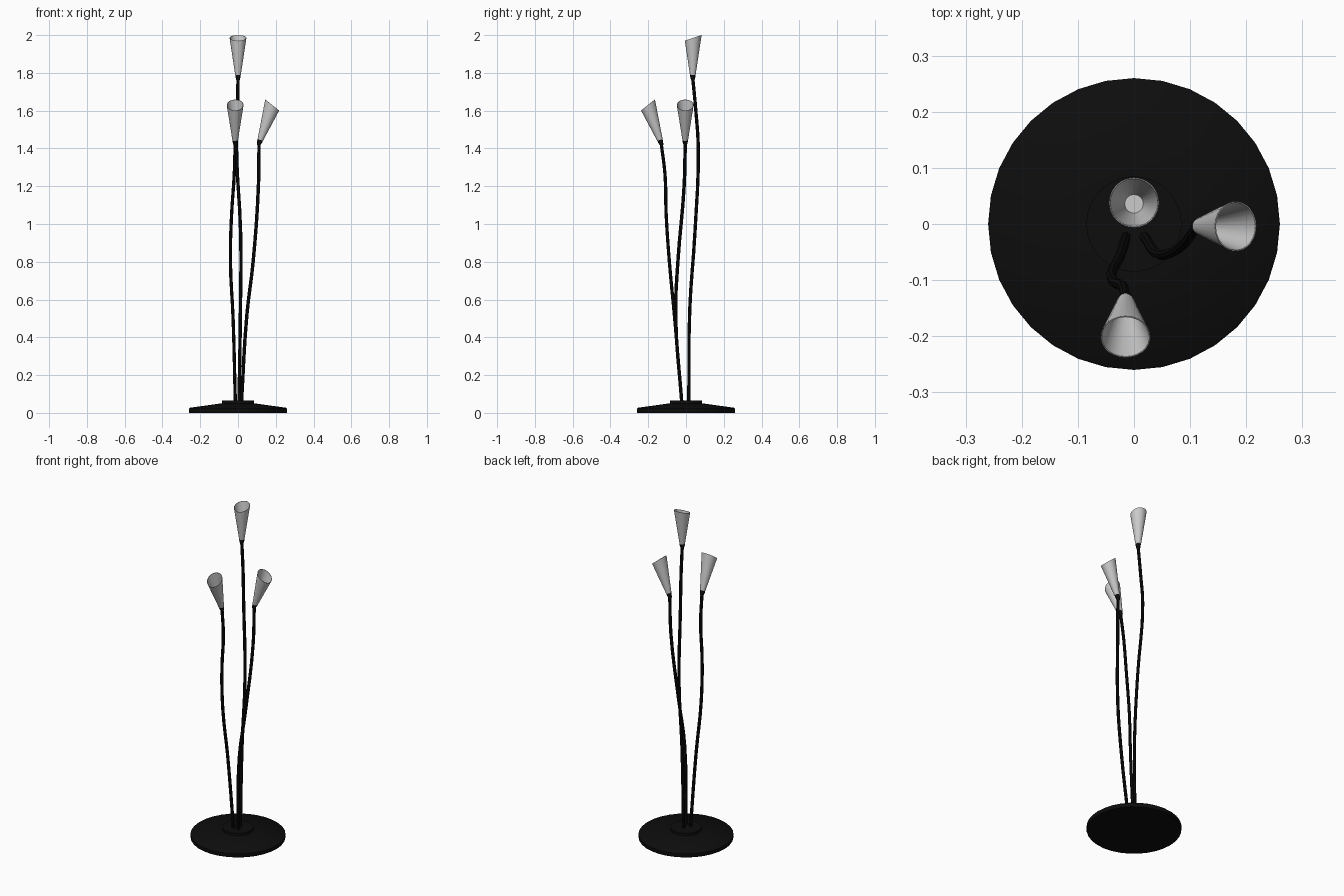
import bpy, bmesh, math
from mathutils import Matrix, Vector

cube = bpy.data.objects.get("Cube")
if cube:
    bpy.data.objects.remove(cube, do_unlink=True)


def material(name, rgb, rough):
    m = bpy.data.materials.new(name)
    m.use_nodes = True
    m.diffuse_color = (*rgb, 1)
    bsdf = m.node_tree.nodes["Principled BSDF"]
    bsdf.inputs["Base Color"].default_value = (*rgb, 1)
    bsdf.inputs["Roughness"].default_value = rough
    return m


BLACK = material("black metal", (0.004, 0.004, 0.004), 0.5)
GLASS = material("frosted grey", (0.6, 0.6, 0.6), 0.5)


def add_object(name, mesh, mat):
    mesh.materials.clear()
    mesh.materials.append(mat)
    ob = bpy.data.objects.new(name, mesh)
    bpy.context.collection.objects.link(ob)
    bpy.ops.object.select_all(action="DESELECT")
    ob.select_set(True)
    bpy.context.view_layer.objects.active = ob
    bpy.ops.object.shade_smooth_by_angle(angle=math.radians(35))
    return ob


def lathe(name, profile, sides, mat, slant=0.0, matrix=Matrix()):
    """Revolve (radius, height, slant weight) points about z; slant raises +y."""
    bm = bmesh.new()
    rings = []
    for r, h, w in profile:
        ring = []
        for i in range(sides):
            a = 2 * math.pi * i / sides
            dz = w * slant * math.sin(a)
            rr = r + dz * 0.145          # stay on the cone surface
            ring.append(bm.verts.new((rr * math.cos(a), rr * math.sin(a), h + dz)))
        rings.append(ring)
    for lo, hi in zip(rings, rings[1:]):
        for i in range(sides):
            j = (i + 1) % sides
            bm.faces.new((lo[i], lo[j], hi[j], hi[i]))
    bm.faces.new(rings[0][::-1])
    bm.faces.new(rings[-1])
    bm.normal_update()
    bm.transform(matrix)
    mesh = bpy.data.meshes.new(name)
    bm.to_mesh(mesh)
    bm.free()
    return add_object(name, mesh, mat)


def stem(name, points):
    """Round tube along a smooth path."""
    cu = bpy.data.curves.new(name + "_path", "CURVE")
    cu.dimensions = "3D"
    cu.bevel_depth = 0.009
    cu.bevel_resolution = 2
    cu.resolution_u = 4
    cu.use_fill_caps = True
    sp = cu.splines.new("BEZIER")
    sp.bezier_points.add(len(points) - 1)
    for bp, p in zip(sp.bezier_points, points):
        bp.co = p
        bp.handle_left_type = bp.handle_right_type = "AUTO"
    tmp = bpy.data.objects.new(name + "_path", cu)
    bpy.context.collection.objects.link(tmp)
    bpy.context.view_layer.update()
    dg = bpy.context.evaluated_depsgraph_get()
    mesh = bpy.data.meshes.new_from_object(tmp.evaluated_get(dg))
    bpy.data.objects.remove(tmp, do_unlink=True)
    mesh.name = name
    return add_object(name, mesh, BLACK)


# Weighted foot: shallow cone with a raised disc
lathe("base", [(0.258, 0, 0), (0.26, 0.004, 0), (0.26, 0.023, 0),
               (0.255, 0.027, 0), (0.085, 0.051, 0)], 32, BLACK)
lathe("base_disc", [(0.085, 0.045, 0), (0.085, 0.065, 0)], 32, BLACK)

# Lamp heads: name, shade foot, tilt, heading, stem path from the foot up
HEADS = [
    ("back", (0, 0.036, 1.79), 0, 0,
     [(0.005, 0.015, 0.05), (0.013, 0.02, 0.55), (0.014, 0.047, 0.95),
      (-0.008, 0.065, 1.4), (-0.003, 0.052, 1.6)]),
    ("front", (-0.015, -0.138, 1.445), 19.5, 0,
     [(-0.014, -0.022, 0.05), (-0.026, -0.06, 0.5), (-0.04, -0.088, 0.8),
      (-0.034, -0.105, 1.05), (-0.02, -0.111, 1.26)]),
    ("left", (0.118, -0.004, 1.445), 19.5, 90,
     [(0.018, -0.022, 0.05), (0.047, -0.055, 0.52), (0.08, -0.043, 0.8),
      (0.108, -0.01, 1.2)]),
]
for name, foot, tilt, heading, path in HEADS:
    mat = (Matrix.Translation(foot) @ Matrix.Rotation(math.radians(heading), 4, "Z")
           @ Matrix.Rotation(math.radians(tilt), 4, "X"))
    # Thin hollow shade, outside up to the slanted rim and back down inside
    lathe(name + "_shade", [(0.015, 0, 0), (0.0445, 0.195, 1), (0.0425, 0.195, 1),
                            (0.0165, 0.025, 0)], 24, GLASS, 0.015, mat)
    # Socket joining stem and shade
    lathe(name + "_socket", [(0.009, -0.03, 0), (0.014, -0.01, 0), (0.014, 0.002, 0)],
          12, BLACK, 0, mat)
    stem(name + "_stem", path + [mat @ Vector((0, 0, -0.02))])
